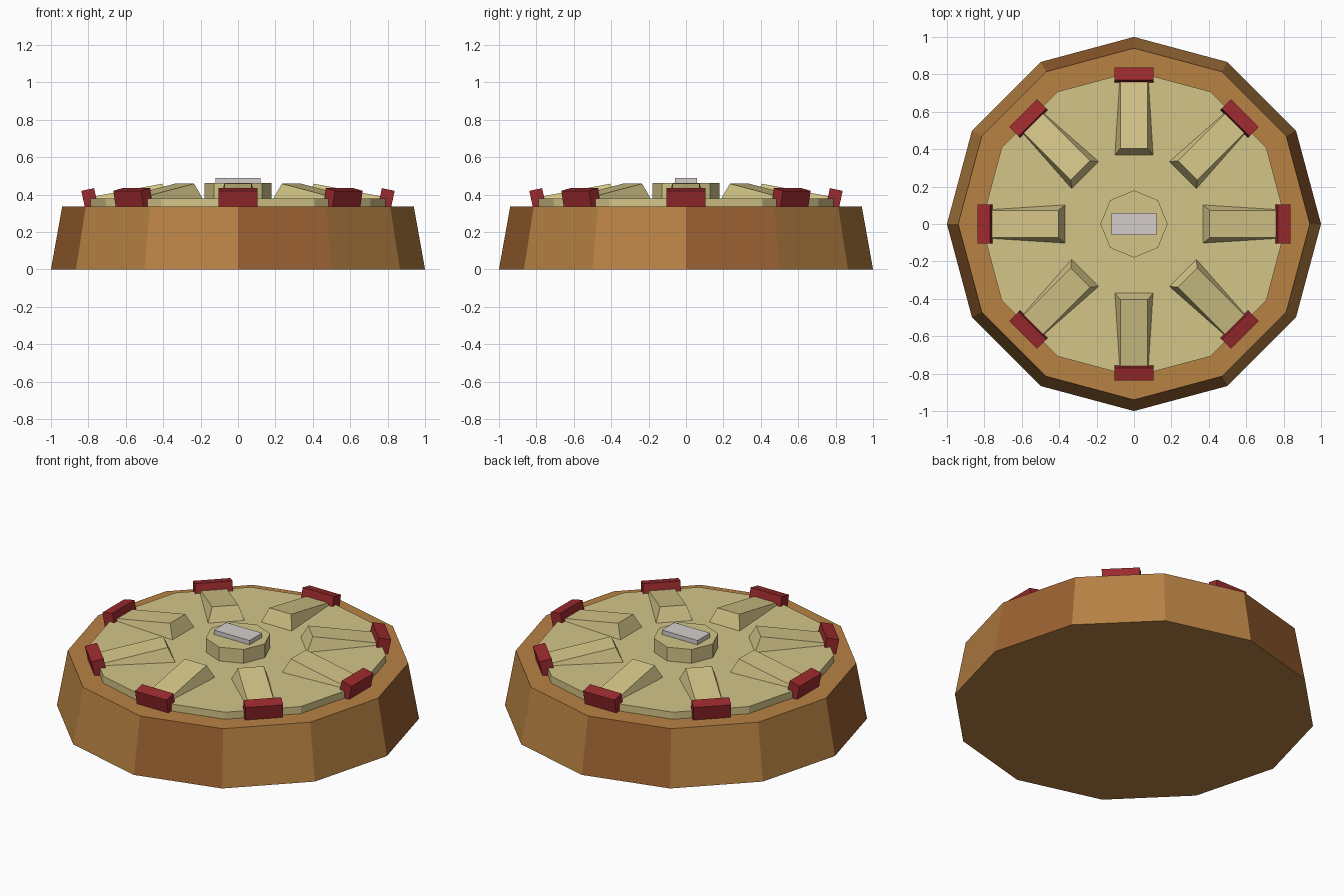
import bpy, bmesh, math
from mathutils import Matrix, Vector

if "Cube" in bpy.data.objects:
    bpy.data.objects.remove(bpy.data.objects["Cube"])


def material(name, rgb):
    m = bpy.data.materials.new(name)
    lin = [(c / 255 / 12.92) if c < 10 else ((c / 255 + 0.055) / 1.055) ** 2.4 for c in rgb]
    m.diffuse_color = (*lin, 1)
    m.use_nodes = True
    m.node_tree.nodes["Principled BSDF"].inputs["Base Color"].default_value = m.diffuse_color
    return m


BROWN = material("light_brown", (184, 130, 68))
RUST = material("reddish_brown", (155, 97, 49))
CREAM = material("cream", (212, 197, 136))
RED = material("dark_red", (156, 42, 46))
GREY = material("light_grey", (212, 206, 202))


def finish(name, bm, *mats):
    bmesh.ops.recalc_face_normals(bm, faces=bm.faces)
    me = bpy.data.meshes.new(name)
    bm.to_mesh(me)
    bm.free()
    ob = bpy.data.objects.new(name, me)
    bpy.context.collection.objects.link(ob)
    for m in mats:
        me.materials.append(m)
    return ob


def prism(name, sides, r0, r1, z0, z1, *mats):
    """Straight or tapered prism with a corner on the x axis."""
    bm = bmesh.new()
    rings = [[bm.verts.new((r * math.cos(2 * math.pi * i / sides),
                            r * math.sin(2 * math.pi * i / sides), z))
              for i in range(sides)] for r, z in ((r0, z0), (r1, z1))]
    bm.faces.new(rings[0][::-1])
    bm.faces.new(rings[1])
    for i in range(sides):
        j = (i + 1) % sides
        bm.faces.new((rings[0][i], rings[0][j], rings[1][j], rings[1][i]))
    return finish(name, bm, *mats)


def hexahedron(name, corners, mat, matrix=Matrix()):
    """Four bottom corners followed by four top corners."""
    bm = bmesh.new()
    v = [bm.verts.new(matrix @ Vector(c)) for c in corners]
    for f in ((0, 1, 2, 3), (4, 5, 6, 7), (0, 1, 5, 4),
              (1, 2, 6, 5), (2, 3, 7, 6), (3, 0, 4, 7)):
        bm.faces.new([v[i] for i in f])
    return finish(name, bm, mat)


def box(name, sx, sy, sz, mat, matrix):
    x, y, z = sx / 2, sy / 2, sz / 2
    ring = ((-x, -y), (x, -y), (x, y), (-x, y))
    return hexahedron(name, [(a, b, c) for c in (-z, z) for a, b in ring], mat, matrix)


# Tapered base, every third side panel is reddish
base = prism("base", 12, 1.0, 0.94, 0.0, 0.335, BROWN, RUST)
for p in base.data.polygons:
    if abs(p.normal.z) < 0.7:
        panel = int(math.degrees(math.atan2(p.center.y, p.center.x)) % 360 // 30)
        p.material_index = 1 if panel % 3 == 0 else 0

# Raised dial, hub and top plate
prism("dial", 12, 0.817, 0.817, 0.33, 0.378, CREAM)
prism("hub", 8, 0.18, 0.18, 0.37, 0.462, CREAM)
box("hub_plate", 0.24, 0.12, 0.035, GREY, Matrix.Translation((0, 0, 0.471)))

# Eight ramps and tilted end blocks around the dial
for i in range(8):
    turn = Matrix.Rotation(i * math.pi / 4, 4, 'Z')
    hexahedron(f"ramp_{i + 1}", [
        (0.365, -0.105, 0.37), (0.79, -0.078, 0.37), (0.79, 0.078, 0.37), (0.365, 0.105, 0.37),
        (0.405, -0.073, 0.458), (0.79, -0.073, 0.386), (0.79, 0.073, 0.386), (0.405, 0.073, 0.458),
    ], CREAM, turn)
    tilt = Matrix.Translation((0.793, 0, 0.378)) @ Matrix.Rotation(math.radians(12), 4, 'Y')
    box(f"end_block_{i + 1}", 0.07, 0.21, 0.10, RED, turn @ tilt)
